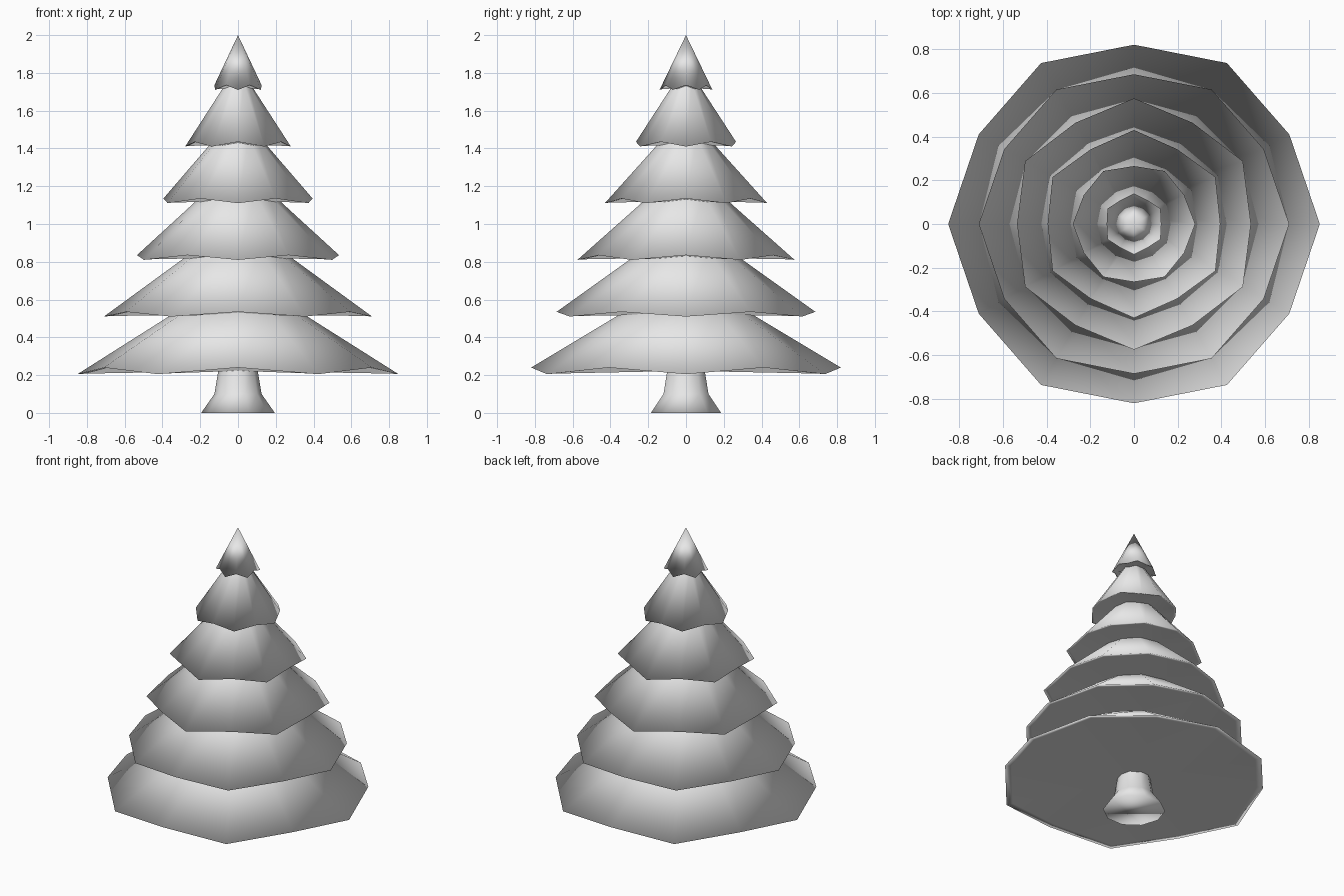
import bpy
import bmesh
import math

cube = bpy.data.objects.get("Cube")
if cube:
    bpy.data.objects.remove(cube, do_unlink=True)

grey = bpy.data.materials.new("light_grey")
grey.use_nodes = True
grey.diffuse_color = (0.8, 0.8, 0.8, 1)
grey.node_tree.nodes["Principled BSDF"].inputs["Base Color"].default_value = (0.8, 0.8, 0.8, 1)


def ring(bm, sides, place):
    """Ring of vertices; place(i) gives the radius and height of vertex i."""
    verts = []
    for i in range(sides):
        r, z = place(i)
        a = math.tau * i / sides
        verts.append(bm.verts.new((r * math.cos(a), r * math.sin(a), z)))
    return verts


def bridge(bm, low, high):
    n = len(low)
    for i in range(n):
        j = (i + 1) % n
        bm.faces.new((low[i], low[j], high[j], high[i]))


def finish(bm, name):
    bmesh.ops.remove_doubles(bm, verts=bm.verts, dist=0.0001)
    for face in bm.faces:
        face.smooth = True
    mesh = bpy.data.meshes.new(name)
    bm.to_mesh(mesh)
    bm.free()
    mesh.materials.append(grey)
    obj = bpy.data.objects.new(name, mesh)
    bpy.context.collection.objects.link(obj)


def branch_tier(name, low, high, top, phase):
    """Cone skirt whose rim alternates between drooping and raised points."""
    def rim_point(i):
        return low if i % 2 == phase else high

    def under_point(i):
        r, z = rim_point(i)
        return r * 0.95, z + 0.003

    bm = bmesh.new()
    rim = ring(bm, 12, rim_point)
    bridge(bm, rim, ring(bm, 12, lambda i: top))
    # Underside: narrow lip, then a fan to the middle
    under = ring(bm, 12, under_point)
    bridge(bm, under, rim)
    middle = bm.verts.new((0, 0, (low[1] + high[1]) / 2))
    for i in range(12):
        bm.faces.new((under[(i + 1) % 12], under[i], middle))
    finish(bm, name)


# Branch tiers from the ground up: drooping point, raised point, top, phase
tiers = [
    ((0.85, 0.205), (0.82, 0.24), (0.32, 0.54), 0),
    ((0.71, 0.51), (0.685, 0.535), (0.23, 0.86), 0),
    ((0.575, 0.81), (0.535, 0.835), (0.18, 1.16), 1),
    ((0.43, 1.11), (0.395, 1.135), (0.115, 1.46), 1),
    ((0.28, 1.41), (0.265, 1.435), (0.06, 1.75), 0),
    ((0.14, 1.71), (0.125, 1.735), (0, 2), 1),
]
for number, tier in enumerate(tiers, 1):
    branch_tier(f"branch_tier_{number}", *tier)

# Flared trunk
bm = bmesh.new()
rings = [ring(bm, 10, lambda i: point)
         for point in ((0.195, 0), (0.125, 0.1), (0.1, 0.25))]
for lower, upper in zip(rings, rings[1:]):
    bridge(bm, lower, upper)
bm.faces.new(rings[0][::-1])
finish(bm, "trunk")
